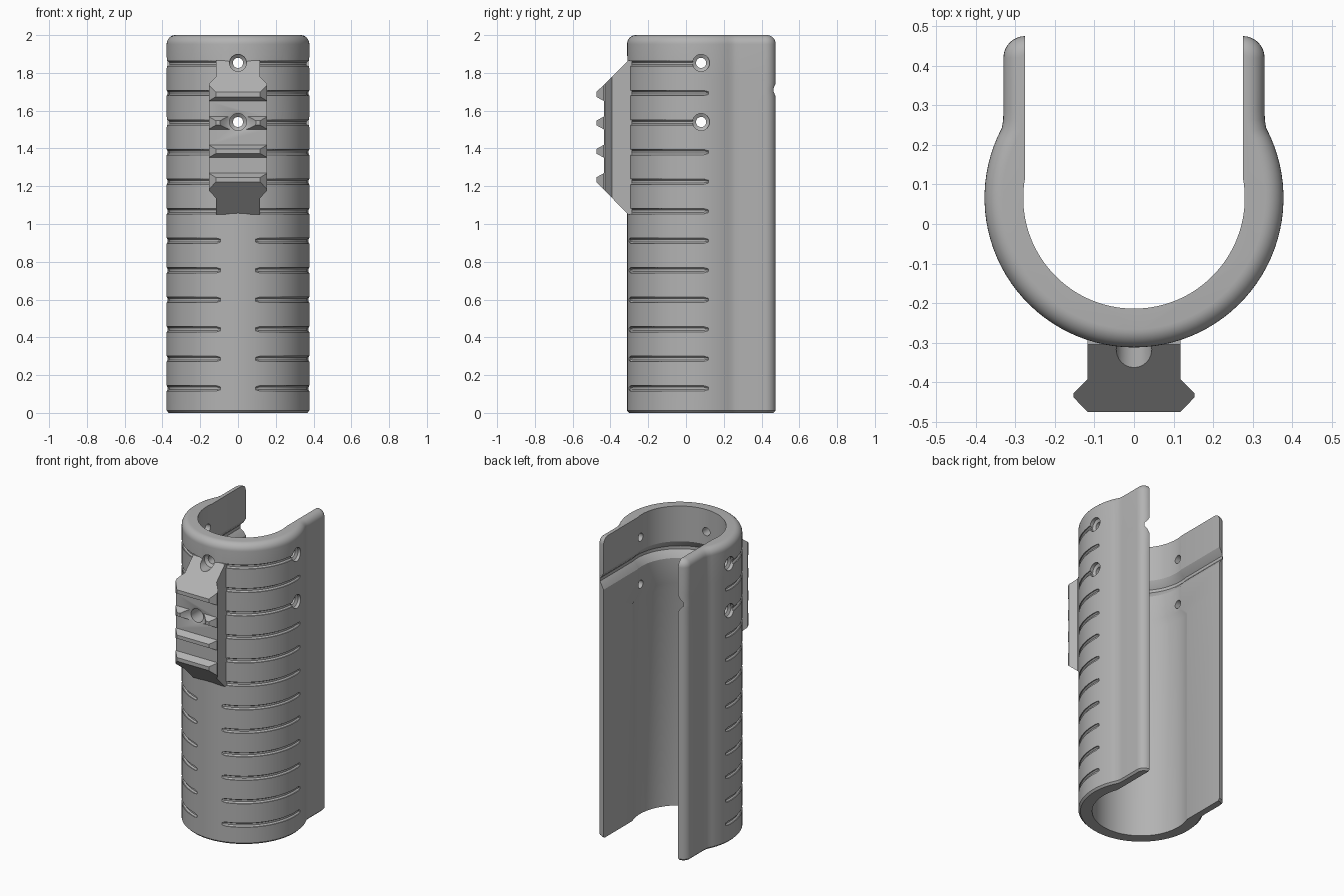
import bpy, bmesh
from math import sin, cos, acos, pi, radians
from mathutils import Vector

cube = bpy.data.objects.get("Cube")
if cube:
    bpy.data.objects.remove(cube, do_unlink=True)

grey = bpy.data.materials.new("matte_grey")
grey.use_nodes = True
grey.diffuse_color = (0.45, 0.45, 0.45, 1)
grey.node_tree.nodes["Principled BSDF"].inputs["Base Color"].default_value = (0.45, 0.45, 0.45, 1)

CY, R_OUT, R_IN = 0.066, 0.378, 0.28      # shell centre and radii
WALL_OUT, WALL_IN = 0.33, 0.275           # straight side walls


def loft(bm, rings):
    """Skin a list of closed rings and cap both ends."""
    loops = [[bm.verts.new(p) for p in ring] for ring in rings]
    n = len(loops[0])
    for a, b in zip(loops, loops[1:]):
        for i in range(n):
            j = (i + 1) % n
            bm.faces.new((a[i], a[j], b[j], b[i]))
    bm.faces.new(loops[0][::-1])
    bm.faces.new(loops[-1])


def finish(name, bm):
    bmesh.ops.recalc_face_normals(bm, faces=bm.faces[:])
    mesh = bpy.data.meshes.new(name)
    bm.to_mesh(mesh)
    bm.free()
    mesh.materials.append(grey)
    obj = bpy.data.objects.new(name, mesh)
    bpy.context.collection.objects.link(obj)
    return obj


def activate(obj):
    bpy.ops.object.select_all(action='DESELECT')
    obj.select_set(True)
    bpy.context.view_layer.objects.active = obj


def boolean(obj, cutter, operation='DIFFERENCE'):
    cutter.hide_render = True
    activate(obj)
    mod = obj.modifiers.new("cut", 'BOOLEAN')
    mod.object, mod.operation, mod.solver = cutter, operation, 'EXACT'
    bpy.ops.object.modifier_apply(modifier=mod.name)


def section(z, inset=0.0, groove=0.0, bore=0.0):
    """U-shaped outline at height z; inset trims outside, groove and bore widen inside."""
    r, wall = R_OUT - inset, WALL_OUT - inset
    end = acos((wall + 0.004) / r)
    outer = []
    for i in range(33):
        t = -pi / 2 + (end + pi / 2) * i / 32
        outer.append((r * cos(t), CY + r * sin(t)))
    outer += [(wall + 0.001, 0.262), (wall, 0.285)]
    tip = WALL_OUT - WALL_IN - inset
    stop = acos(groove / tip)
    for i in range(9):
        t = stop * i / 8
        outer.append((WALL_IN + tip * cos(t), 0.42 + tip * sin(t)))
    ri, wi = R_IN + groove + bore, WALL_IN + groove
    end = acos(wi / ri)
    inner = []
    for i in range(33):
        t = -pi / 2 + (end + pi / 2) * i / 32
        inner.append((ri * cos(t), CY + ri * sin(t)))
    right = outer + inner[::-1]
    left = [(-x, y) for x, y in inner[1:] + outer[:0:-1]]
    return [(x, y, z) for x, y in right + left]


# Shell: lofted sleeve with relieved bore, inner ring groove and rounded top
rings = [section(0, 0.012, 0, 0.015), section(0.012, 0, 0, 0.015),
         section(1.44, 0, 0, 0.015), section(1.49), section(1.655),
         section(1.68, 0, 0.015), section(1.70, 0, 0.033),
         section(1.72, 0, 0.033), section(1.74, 0, 0.015), section(1.765)]
for k in range(9):
    a = pi / 2 * k / 8
    rings.append(section(1.952 + 0.048 * sin(a), 0.046 * (1 - cos(a))))
bm = bmesh.new()
loft(bm, rings)
shell = finish("sleeve_shell", bm)

# Grip grooves: thin arcs cut round both sides
bm = bmesh.new()
for row in range(12):
    z = 0.13 + row * 0.1563
    last = 3 if row in (9, 11) else 8
    for side in (1, -1):
        arc = []
        for i in range(25):
            t = radians(-76 + (last + 76) * i / 24)
            size = 0.008 if i in (0, 24) else 0.015
            arc.append([(side * (R_OUT + size * cos(b)) * cos(t),
                         CY + (R_OUT + size * cos(b)) * sin(t),
                         z + size * sin(b))
                        for b in [pi / 4 * k + pi / 8 for k in range(8)]])
        loft(bm, arc)
groove_cutter = finish("groove_cutter", bm)
boolean(shell, groove_cutter)


def bore_hole(bm, origin, axis, profile):
    """Revolved cutter; profile holds (distance along axis, radius)."""
    axis, up = Vector(axis), Vector((0, 0, 1))
    across = axis.cross(up)
    loft(bm, [[Vector(origin) + axis * d
               + (across * cos(2 * pi * k / 24) + up * sin(2 * pi * k / 24)) * r
               for k in range(24)] for d, r in profile])


# Accessory rail: toothed side profile trimmed to a dovetail section
side_profile = [(-0.285, 1.05), (-0.305, 1.05), (-0.475, 1.222)]
teeth = [1.235, 1.385, 1.535, 1.685]
for c in teeth:
    if c > teeth[0]:
        side_profile += [(-0.435, c - 0.034), (-0.475, c - 0.012)]
    if c < teeth[-1]:
        side_profile += [(-0.475, c + 0.012), (-0.435, c + 0.034)]
side_profile += [(-0.475, 1.698), (-0.305, 1.865), (-0.285, 1.865)]
bm = bmesh.new()
loft(bm, [[(x, y, z) for y, z in side_profile] for x in (-0.2, 0.2)])
rail = finish("accessory_rail", bm)

half = [(0.117, -0.2), (0.117, -0.392), (0.153, -0.428), (0.153, -0.438), (0.113, -0.48)]
dovetail = half + [(-x, y) for x, y in half[::-1]]
bm = bmesh.new()
loft(bm, [[(x, y, z) for x, y in dovetail] for z in (0.9, 2.0)])
dovetail_cutter = finish("dovetail_cutter", bm)
boolean(rail, dovetail_cutter, 'INTERSECT')

# Screw holes: countersunk, two on each side and two at the front
bm = bmesh.new()
countersunk = [(0.2, 0.027), (0.345, 0.027), (0.355, 0.045), (0.45, 0.045)]
for z in (1.853, 1.54):
    for side in (1, -1):
        bore_hole(bm, (0, 0.08, z), (side, 0, 0), countersunk)
bore_hole(bm, (0, 0, 1.853), (0, -1, 0),
          [(0.1, 0.027), (0.275, 0.027), (0.29, 0.045), (0.6, 0.045)])
bore_hole(bm, (0, 0, 1.54), (0, -1, 0),
          [(0.1, 0.027), (0.275, 0.027), (0.29, 0.045), (0.43, 0.045),
           (0.436, 0.06), (0.48, 0.1), (0.6, 0.1)])
hole_cutter = finish("hole_cutter", bm)
boolean(shell, hole_cutter)
boolean(rail, hole_cutter)

for helper in (groove_cutter, dovetail_cutter, hole_cutter):
    bpy.data.objects.remove(helper, do_unlink=True)

for obj in (shell, rail):
    activate(obj)
    bpy.ops.object.shade_smooth_by_angle(angle=radians(28))
